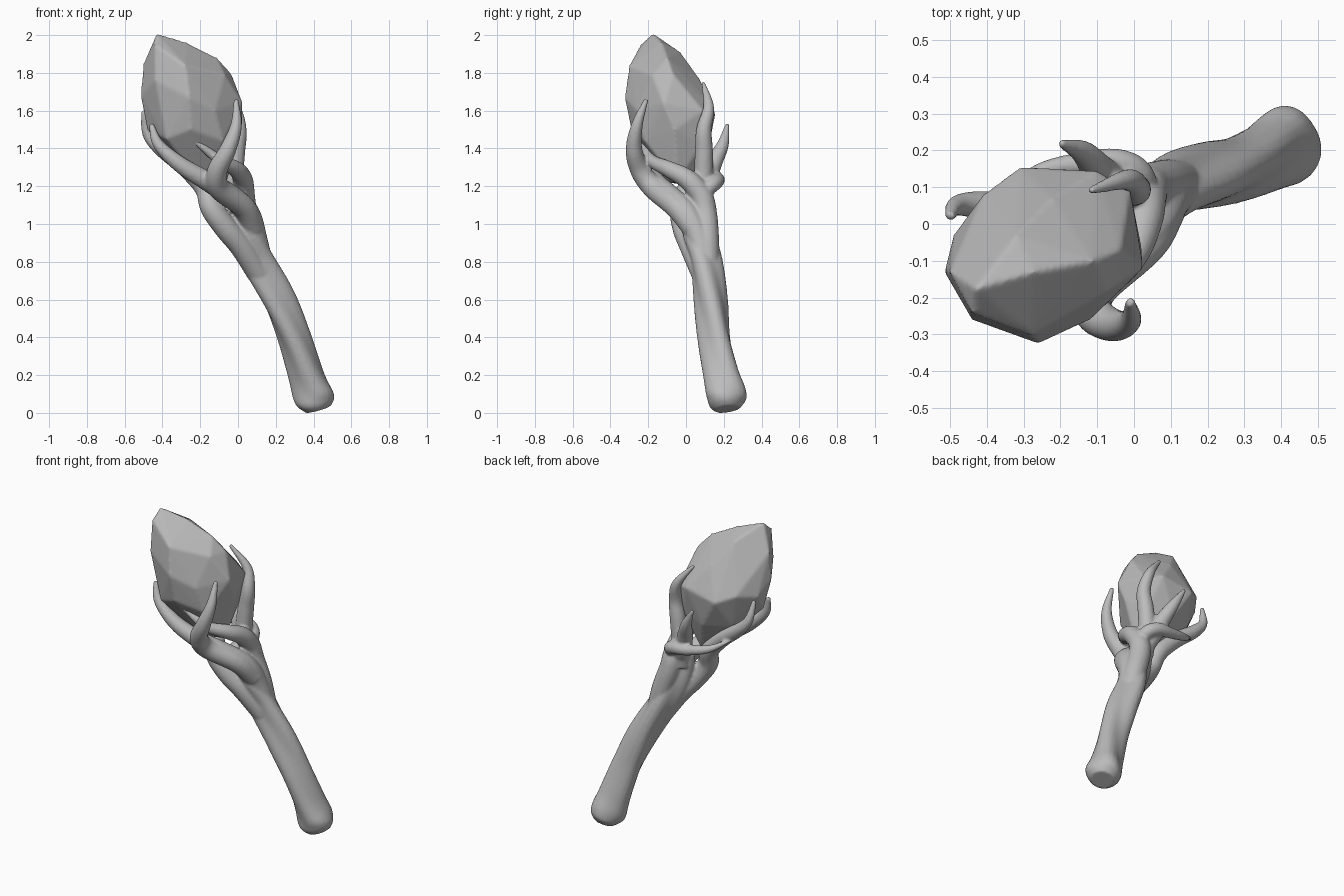
import bpy, bmesh, math
from mathutils import Vector

cube = bpy.data.objects.get("Cube")
if cube:
    bpy.data.objects.remove(cube, do_unlink=True)


def make_material(name, color):
    material = bpy.data.materials.new(name)
    material.use_nodes = True
    material.diffuse_color = color
    material.node_tree.nodes["Principled BSDF"].inputs["Base Color"].default_value = color
    return material


def finish_object(name, bm, material, voxel, rounds):
    """Make an object whose parts are blended and whose edges are softened."""
    bmesh.ops.recalc_face_normals(bm, faces=bm.faces)
    mesh = bpy.data.meshes.new(name)
    bm.to_mesh(mesh)
    bm.free()
    mesh.materials.append(material)
    obj = bpy.data.objects.new(name, mesh)
    bpy.context.collection.objects.link(obj)
    remesh = obj.modifiers.new("blend", 'REMESH')
    remesh.mode = 'VOXEL'
    remesh.voxel_size = voxel
    remesh.use_smooth_shade = True
    smooth = obj.modifiers.new("soften", 'SMOOTH')
    smooth.factor = 0.5
    smooth.iterations = rounds


def spline(points, steps):
    """Catmull-Rom interpolation of positions with radii."""
    pts = [Vector(p) for p in points]
    pts = [pts[0] * 2 - pts[1]] + pts + [pts[-1] * 2 - pts[-2]]
    result = []
    for a, b, c, d in zip(pts, pts[1:], pts[2:], pts[3:]):
        for i in range(steps):
            t = i / steps
            result.append((b * 2 + (c - a) * t + (a * 2 - b * 5 + c * 4 - d) * t * t
                           + (b * 3 - a - c * 3 + d) * t ** 3) / 2)
    return result + [pts[-2]]


def add_tube(bm, points, steps=6, sides=24, lobe=0.0, turns=0.0):
    """Sweep a round or twisted lobed section along a path of x, y, z, radius."""
    path = spline(points, steps)
    centers = [p.to_3d() for p in path]
    side = Vector((1, 0, 0))
    rings = []
    last = len(path) - 1
    for i, center in enumerate(centers):
        tangent = (centers[min(i + 1, last)] - centers[max(i - 1, 0)]).normalized()
        side = (side - tangent * side.dot(tangent)).normalized()
        other = tangent.cross(side)
        ring = []
        for k in range(sides):
            angle = math.tau * k / sides
            fade = lobe * min(1, i / (last * 0.5))
            radius = path[i][3] * (1 + fade * math.cos(3 * angle - math.tau * turns * i / last))
            ring.append(bm.verts.new(center + (side * math.cos(angle) + other * math.sin(angle)) * radius))
        rings.append(ring)
    for low, high in zip(rings, rings[1:]):
        for k in range(sides):
            n = (k + 1) % sides
            bm.faces.new((low[k], low[n], high[n], high[k]))
    bm.faces.new(rings[0][::-1])
    bm.faces.new(rings[-1])


def add_branch(bm, thickness, points):
    """Branch listed from root to tip, narrowing towards a pointed end."""
    last = len(points) - 1
    add_tube(bm, [(*p, thickness * (1 - 0.8 * (i / last) ** 2.6)) for i, p in enumerate(points)], sides=16)


wood_grey = make_material("wood grey", (0.5, 0.5, 0.5, 1))
crystal_grey = make_material("crystal grey", (0.48, 0.48, 0.48, 1))

# Twisted handle with a swollen rounded foot
bm = bmesh.new()
add_tube(bm, [
    (.425, .22, .02, .07), (.415, .215, .055, .098), (.4, .21, .1, .105),
    (.365, .19, .2, .093), (.295, .155, .4, .085), (.21, .13, .6, .086),
    (.105, .1, .8, .083), (.035, .06, .95, .078), (-.02, .04, 1.08, .06),
    (-.05, .04, 1.16, .04)], lobe=0.15, turns=-1.8)

# Front right claw
add_branch(bm, .062, [
    (.08, .04, .98), (.03, -.05, 1.09), (-.1, -.17, 1.19), (-.11, -.24, 1.28),
    (-.055, -.275, 1.39), (-.01, -.26, 1.52), (-.01, -.21, 1.66)])
# Left claw sweeping across the front
add_branch(bm, .066, [
    (.13, .1, .74), (.09, .07, .92), (.05, 0, 1.06), (-.04, -.09, 1.15),
    (-.15, -.16, 1.22), (-.3, -.2, 1.31), (-.42, -.2, 1.42), (-.46, -.18, 1.53)])
# Strand wrapping the right side, ending in a short horn
add_branch(bm, .066, [
    (.125, .11, .76), (.085, .11, .92), (.04, .1, 1.06), (.03, .08, 1.15),
    (.025, .01, 1.235), (-.01, -.09, 1.29), (-.1, -.185, 1.34), (-.23, -.23, 1.44)])
# Tall back claw
add_branch(bm, .052, [
    (-.02, .07, 1.08), (-.025, .09, 1.22), (-.01, .095, 1.38), (.005, .095, 1.5),
    (-.02, .12, 1.62), (-.12, .09, 1.75)])
# Short back claw
add_branch(bm, .052, [
    (-.01, .07, 1.12), (-.06, .11, 1.23), (-.1, .15, 1.33),
    (-.14, .195, 1.42), (-.2, .22, 1.53)])
# Left back claw with a bulging root
add_branch(bm, .064, [
    (.11, .09, .74), (.02, .03, .88), (-.065, -.01, .98), (-.14, -.025, 1.085),
    (-.175, .01, 1.19), (-.28, .03, 1.3), (-.41, .05, 1.4), (-.48, .05, 1.48), (-.5, .02, 1.6)])
# Strand wrapping around the back
add_branch(bm, .042, [
    (.02, .06, 1.15), (.015, .13, 1.2), (-.04, .165, 1.23), (-.13, .165, 1.24),
    (-.26, .14, 1.27), (-.37, .07, 1.33)])
finish_object("staff_wood", bm, wood_grey, 0.008, 4)

# Faceted crystal held by the claws
bm = bmesh.new()
for corner in [
        # crown
        (-.43, -.175, 2.01), (-.44, -.24, 1.95), (-.27, -.13, 1.96), (-.32, -.03, 1.91),
        (-.5, -.13, 1.85), (-.28, -.3, 1.84), (-.11, -.1, 1.88), (-.035, -.07, 1.795),
        (-.07, -.18, 1.79), (-.22, .07, 1.77),
        # girdle
        (-.515, -.13, 1.68), (-.44, -.26, 1.76), (-.26, -.325, 1.67), (-.12, -.26, 1.6),
        (.025, -.12, 1.64), (-.01, .09, 1.6), (-.1, .145, 1.62), (-.31, .155, 1.58),
        (-.41, .08, 1.62), (-.49, -.03, 1.6),
        # lower facets
        (-.48, -.1, 1.5), (-.38, -.24, 1.45), (-.25, -.29, 1.5), (-.08, -.22, 1.44),
        (.02, -.06, 1.5), (-.36, .04, 1.4), (-.2, .12, 1.4), (-.04, .08, 1.42),
        (-.2, -.1, 1.22), (-.13, .03, 1.2), (-.06, -.05, 1.22)]:
    bm.verts.new(corner)
bmesh.ops.convex_hull(bm, input=bm.verts)
finish_object("crystal", bm, crystal_grey, 0.01, 3)
